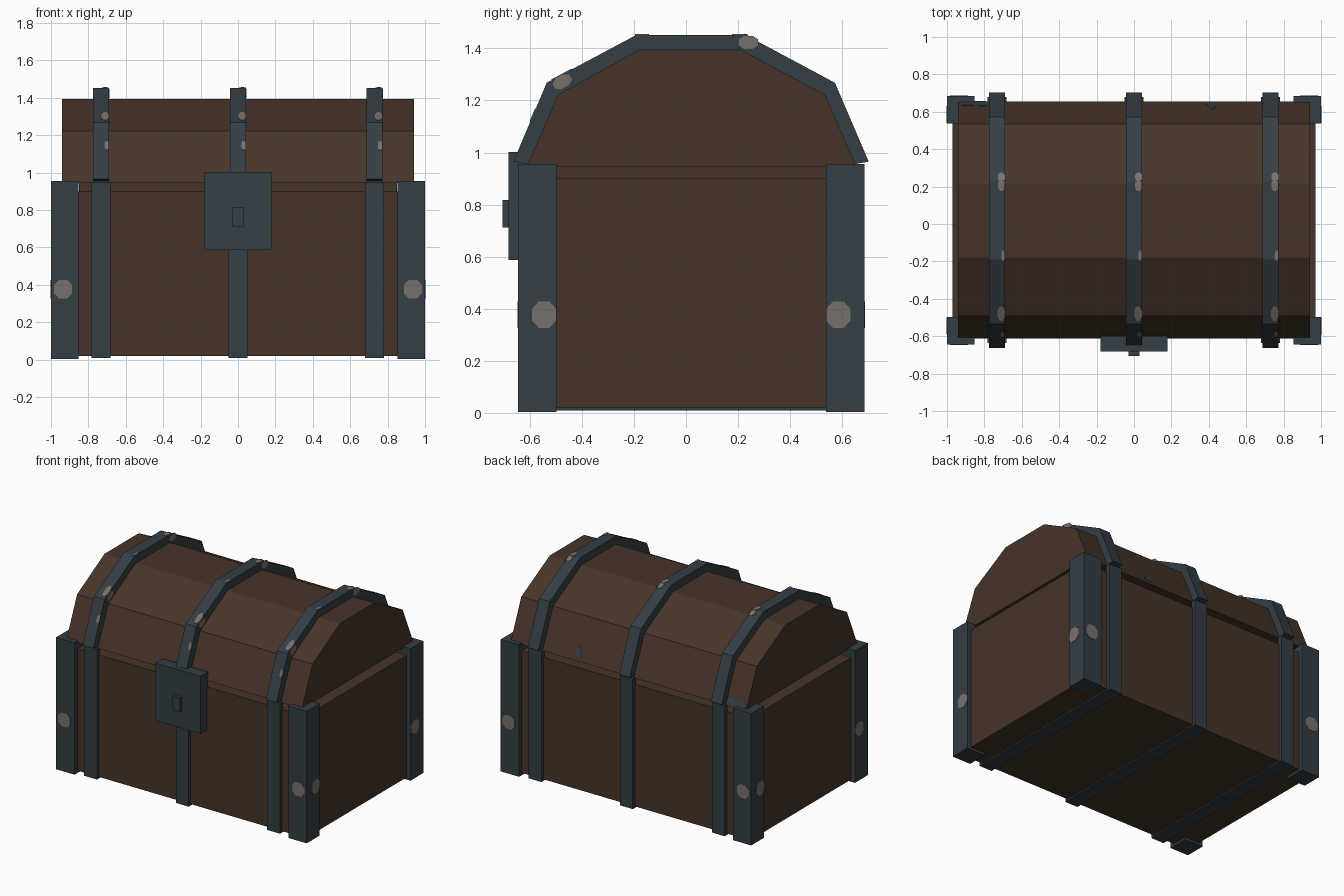
import bpy, bmesh, math
from mathutils import Vector

if "Cube" in bpy.data.objects:
    bpy.data.objects.remove(bpy.data.objects["Cube"])


def material(name, srgb):
    m = bpy.data.materials.new(name)
    m.diffuse_color = [((c / 255 + 0.055) / 1.055) ** 2.4 for c in srgb] + [1]
    m.use_nodes = True
    m.node_tree.nodes["Principled BSDF"].inputs["Base Color"].default_value = m.diffuse_color
    return m


WOOD = material("dark wood", (70, 52, 40))
STEEL = material("blue grey steel", (52, 62, 69))
WORN = material("worn patch", (121, 113, 108))


def make(name, bm, mat):
    bmesh.ops.recalc_face_normals(bm, faces=bm.faces[:])
    me = bpy.data.meshes.new(name)
    bm.to_mesh(me)
    bm.free()
    me.materials.append(mat)
    ob = bpy.data.objects.new(name, me)
    bpy.context.collection.objects.link(ob)
    return ob


def box(name, lo, hi, mat):
    bm = bmesh.new()
    bmesh.ops.create_cube(bm, size=1)
    for v in bm.verts:
        v.co = [(a + b) / 2 + c * (b - a) for a, b, c in zip(lo, hi, v.co)]
    return make(name, bm, mat)


def extrude(name, points, direction, mat):
    """Solid made by pushing a flat outline along a direction."""
    bm = bmesh.new()
    face = bm.faces.new([bm.verts.new(p) for p in points])
    new = bmesh.ops.extrude_face_region(bm, geom=[face])["geom"]
    bmesh.ops.translate(bm, vec=direction,
                        verts=[g for g in new if isinstance(g, bmesh.types.BMVert)])
    bm.faces.ensure_lookup_table()
    return make(name, bm, mat)


def spot(name, centre, u, v, ru, rv):
    """Thin octagonal patch lying on a surface spanned by u and v."""
    c, u, v = Vector(centre), Vector(u).normalized(), Vector(v).normalized()
    n = u.cross(v)
    ring = [c - n * 0.002
            + u * max(-ru, min(ru, 1.2 * ru * math.cos(a)))
            + v * max(-rv, min(rv, 1.2 * rv * math.sin(a)))
            for a in [math.pi / 8 + k * math.pi / 4 for k in range(8)]]
    extrude(name, ring, n * 0.005, WORN)


# chest body, recessed core in the gap, faceted lid
FRONT, BACK, MID = -0.612, 0.655, 0.02
box("chest_body", (-0.97, FRONT, 0.02), (0.97, BACK, 0.9), WOOD)
box("inner_core", (-0.85, FRONT + 0.1, 0.88), (0.85, BACK - 0.1, 0.96), WOOD)
lid = [(-0.612, 0.945), (-0.492, 1.222), (-0.18, 1.395),
       (0.21, 1.395), (0.535, 1.222), (0.655, 0.945)]
extrude("lid", [(-0.94, y, z) for y, z in lid], (1.88, 0, 0), WOOD)

# corner posts with a worn patch on both outer faces
for sx in (-1, 1):
    for sy, outer in ((-1, -0.645), (1, 0.685)):
        inner = outer - sy * 0.147
        xs, ys = sorted((sx, sx * 0.853)), sorted((outer, inner))
        box("corner_post", (xs[0], ys[0], 0.003), (xs[1], ys[1], 0.955), STEEL)
        spot("post_wear", (sx * 0.935, outer, 0.377), (-sy, 0, 0), (0, 0, 1), 0.048, 0.05)
        spot("post_wear", (sx, outer - sy * 0.1, 0.377), (0, sx, 0), (0, 0, 1), 0.046, 0.05)

# straps around the body and bands over the lid
outer = [(-0.663, 0.965), (-0.535, 1.268), (-0.19, 1.452),
         (0.228, 1.452), (0.572, 1.268), (0.702, 0.965)]
inner = [(-0.60, 0.955), (-0.48, 1.215), (-0.18, 1.385),
         (0.21, 1.385), (0.525, 1.215), (0.645, 0.955)]
for x in (-0.733, 0, 0.729):
    box("front_strap", (x - 0.051, -0.635, 0.01), (x + 0.051, -0.60, 0.95), STEEL)
    box("back_strap", (x - 0.051, 0.645, 0.01), (x + 0.051, 0.68, 0.95), STEEL)
    box("bottom_strap", (x - 0.051, -0.635, 0.01), (x + 0.051, 0.68, 0.03), STEEL)
    extrude("lid_band", [(x - 0.0425, y, z) for y, z in outer + inner[::-1]],
            (0.085, 0, 0), STEEL)
    # worn patches: segment, position along it, half width, half length
    for seg, t, ru, rv in ((0, 0.59, 0.011, 0.027), (1, 0.17, 0.019, 0.045),
                           (2, 0.05, 0.009, 0.027), (2, 0.95, 0.018, 0.03),
                           (3, 0.06, 0.018, 0.028)):
        a, b = (Vector((x + 0.0415 - ru, *p)) for p in outer[seg:seg + 2])
        spot("band_wear", a.lerp(b, t), (1, 0, 0), b - a, ru, rv)
    spot("band_side_wear", (x + 0.0425, -0.475, 1.272), (0, 0.88, 0.47), (0, -0.47, 0.88), 0.037, 0.023)
    spot("band_side_wear", (x + 0.0425, 0.24, 1.423), (0, 1, 0), (0, 0, 1), 0.037, 0.025)

# lock plate and keyhole block
box("lock_plate", (-0.18, -0.682, 0.587), (0.18, -0.60, 1.003), STEEL)
box("lock_knob", (-0.03, -0.705, 0.713), (0.03, -0.67, 0.817), STEEL)

# small steel chips on the back slope of the lid
p, q = Vector((0, *lid[5])), Vector((0, *lid[4]))
up = (q - p).normalized()
out = Vector((0, -up.z, up.y)) * -1
chips = {"lid_chip": ((0.38, 0.03), (0.45, 0.03), (0.42, 0.11)),
         "lid_corner_chip": ((-0.93, 0.0), (-0.79, 0.0), (-0.79, 0.06), (-0.93, 0.05))}
for name, pts in chips.items():
    extrude(name, [p + Vector((x, 0, 0)) + up * h - out * 0.002 for x, h in pts],
            out * 0.004, STEEL)
